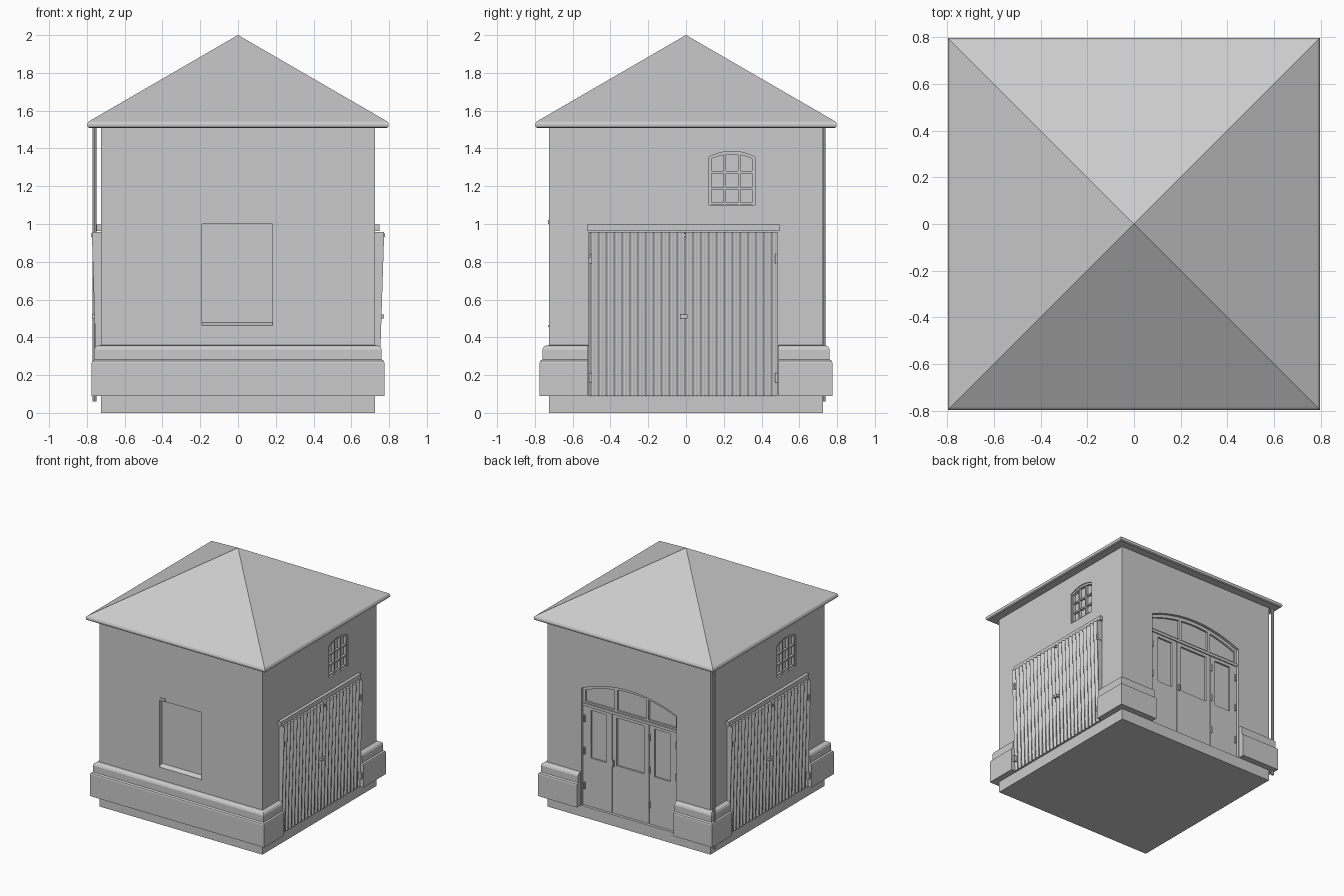
import bpy, bmesh, math

if "Cube" in bpy.data.objects:
    bpy.data.objects.remove(bpy.data.objects["Cube"])

W = 0.725          # half width of the walls
FRONT, RIGHT, BACK, LEFT = range(4)

grey = bpy.data.materials.new("plaster grey")
grey.diffuse_color = (0.6, 0.6, 0.6, 1)
grey.use_nodes = True
grey.node_tree.nodes["Principled BSDF"].inputs["Base Color"].default_value = grey.diffuse_color


def place(u, d, z, side):
    """Along the wall, outward distance and height, turned to one of four sides."""
    x, y = u, -d
    for _ in range(side):
        x, y = -y, x
    return (x, y, z)


def finish(name, bm):
    bmesh.ops.recalc_face_normals(bm, faces=bm.faces)
    me = bpy.data.meshes.new(name)
    bm.to_mesh(me)
    bm.free()
    me.materials.append(grey)
    ob = bpy.data.objects.new(name, me)
    bpy.context.collection.objects.link(ob)
    return ob


def rings_mesh(name, rings):
    """Closed solid through a series of point rings."""
    bm = bmesh.new()
    vs = [[bm.verts.new(p) for p in r] for r in rings]
    n = len(vs[0])
    for a, b in zip(vs, vs[1:]):
        for i in range(n):
            j = (i + 1) % n
            bm.faces.new((a[i], a[j], b[j], b[i]))
    bm.faces.new(vs[0][::-1])
    bm.faces.new(vs[-1])
    return finish(name, bm)


def prism(name, outline, d0, d1, side):
    return rings_mesh(name, [[place(u, d, z, side) for u, z in outline] for d in (d0, d1)])


def box(name, u0, u1, d0, d1, z0, z1, side):
    return prism(name, [(u0, z0), (u1, z0), (u1, z1), (u0, z1)], d0, d1, side)


def cut(ob, cutter):
    cutter.hide_render = True
    m = ob.modifiers.new("cut", 'BOOLEAN')
    m.object, m.operation, m.solver = cutter, 'DIFFERENCE', 'EXACT'
    bpy.context.view_layer.objects.active = ob
    bpy.ops.object.modifier_apply(modifier=m.name)
    bpy.data.objects.remove(cutter)


def arched(u0, u1, z0, top, n=10):
    """Opening with a flat bottom and a top given by a curve."""
    us = [u1 + (u0 - u1) * i / n for i in range(n + 1)]
    return [(u0, z0), (u1, z0)] + [(u, top(u)) for u in us]


def curve(mid, half, spring, crown):
    return lambda u: spring + (crown - spring) * (1 - ((u - mid) / half) ** 2)


door_top = curve(0, 0.425, 1.035, 1.125)
win_top = curve(0.243, 0.122, 1.355, 1.385)

# Walls with recesses
walls = box("walls", -W, W, -W, W, 0, 1.515, FRONT)
cut(walls, box("front_recess", -0.19, 0.182, 0.695, 0.8, 0.46, 1.0, FRONT))
cut(walls, prism("back_recess", arched(-0.425, 0.425, 0.09, door_top), 0.66, 0.8, BACK))
for s in (RIGHT, LEFT):
    cut(walls, prism("window_recess", arched(0.121, 0.365, 1.1, win_top), 0.695, 0.8, s))

# Pyramid roof with rounded eaves
square = [(-1, -1), (1, -1), (1, 1), (-1, 1)]
rings = [[(x * h, y * h, z) for x, y in square] for h, z in
         ((0.788, 1.508), (0.796, 1.514), (0.798, 1.528), (0.792, 1.541), (0.785, 1.546), (0.001, 2.0))]
rings_mesh("roof", rings)

# Stone plinths wrapped round the corners
profile = [(-0.01, 0.09), (0.05, 0.09), (0.05, 0.265), (0.047, 0.275), (0.036, 0.283),
           (0.036, 0.335), (0.03, 0.348), (0.018, 0.356), (-0.01, 0.36)]


def plinth(name, path):
    rings_mesh(name, [[(x + nx * o, y + ny * o, z) for o, z in profile] for x, y, nx, ny in path])


plinth("front_plinth", [(-W, -0.49, -1, 0), (-W, -W, -1, -1), (W, -W, 1, -1), (W, -0.52, 1, 0)])
plinth("back_right_plinth", [(W, 0.49, 1, 0), (W, W, 1, 1), (0.43, W, 0, 1)])
plinth("back_left_plinth", [(-0.43, W, 0, 1), (-W, W, -1, 1), (-W, 0.52, -1, 0)])

# Front blind window: sloping sill and lintel end
rings_mesh("front_sill", [[place(u, d, z, FRONT) for d, z in
           ((0.69, 0.455), (0.73, 0.455), (0.73, 0.463), (0.69, 0.482))] for u in (-0.19, 0.182)])
box("lintel_end", -0.19, -0.14, 0.72, 0.73, 1.0, 1.022, FRONT)

# Arched back door with glazed panels
door = prism("back_door", arched(-0.424, 0.424, 0.09, door_top), 0.65, 0.703, BACK)
for a, b in ((-0.355, -0.215), (-0.125, 0.12), (0.21, 0.355)):
    cut(door, box("pane_cut", a, b, 0.688, 0.75, 0.48, 0.865, BACK))
for a, b in ((-0.405, -0.145), (-0.12, 0.135), (0.16, 0.405)):
    pane = arched(a, b, 0.925, lambda u: door_top(u) - 0.028)
    cut(door, prism("transom_cut", pane, 0.688, 0.75, BACK))
for u in (-0.166, 0.165):
    cut(door, box("seam_cut", u - 0.002, u + 0.002, 0.697, 0.75, 0.08, 0.895, BACK))
box("transom_rail", -0.424, 0.424, 0.70, 0.712, 0.89, 0.912, BACK)
box("door_handle", -0.157, -0.145, 0.70, 0.718, 0.47, 0.52, BACK)
for u in (-0.41, 0.17, 0.41):
    for z in (0.22, 0.5, 0.76):
        box("back_hinge", u - 0.006, u + 0.006, 0.70, 0.713, z, z + 0.055, BACK)


def corrugated(name, side):
    """Ribbed sheet leaning out towards the top."""
    y0, y1, ribs, per = -0.515, 0.485, 24, 8
    n = ribs * per
    bm = bmesh.new()
    cols = []
    for i in range(n + 1):
        u = y0 + (y1 - y0) * i / n
        w = math.cos(2 * math.pi * i / per)
        pts = ((0.72, 0.09), (0.742 + 0.004 * w, 0.09), (0.762 + 0.012 * w, 0.957), (0.72, 0.957))
        cols.append([bm.verts.new(place(u, d, z, side)) for d, z in pts])
    for a, b in zip(cols, cols[1:]):
        for k in range(4):
            m = (k + 1) % 4
            bm.faces.new((a[k], a[m], b[m], b[k]))
    bm.faces.new(cols[0])
    bm.faces.new(cols[-1])
    ob = finish(name, bm)
    bpy.ops.object.select_all(action='DESELECT')
    ob.select_set(True)
    bpy.context.view_layer.objects.active = ob
    bpy.ops.object.shade_smooth_by_angle(angle=math.radians(50))


# Side gates and small barred windows
for s, tag in ((RIGHT, "right"), (LEFT, "left")):
    corrugated(tag + "_gate", s)
    box(tag + "_gate_beam", -0.525, 0.495, 0.72, 0.75, 0.962, 0.998, s)
    box(tag + "_gate_lock", -0.032, 0.008, 0.74, 0.772, 0.5, 0.52, s)
    box(tag + "_gate_latch", -0.015, 0.0, 0.76, 0.778, 0.93, 0.95, s)
    for u in (-0.505, 0.48):
        for z in (0.16, 0.79):
            box(tag + "_gate_hinge", u - 0.008, u + 0.008, 0.73, 0.766, z, z + 0.05, s)
    for u in (0.129, 0.205, 0.281, 0.357):
        box(tag + "_window_bar", u - 0.007, u + 0.007, 0.69, 0.715, 1.1, win_top(u) - 0.004, s)
    for z in (1.108, 1.188, 1.274):
        box(tag + "_window_rail", 0.122, 0.364, 0.69, 0.713, z - 0.006, z + 0.006, s)
    us = [0.122 + 0.242 * i / 10 for i in range(11)]
    arc = [(u, win_top(u) - 0.016) for u in us] + [(u, win_top(u)) for u in us[::-1]]
    prism(tag + "_window_arch", arc, 0.69, 0.717, s)

# Rain pipe at the back left corner
pipe = [[(-0.76 + 0.011 * math.cos(t * math.pi / 4), 0.727 + 0.011 * math.sin(t * math.pi / 4), z)
         for t in range(8)] for z in (0.06, 1.515)]
rings_mesh("rain_pipe", pipe)
